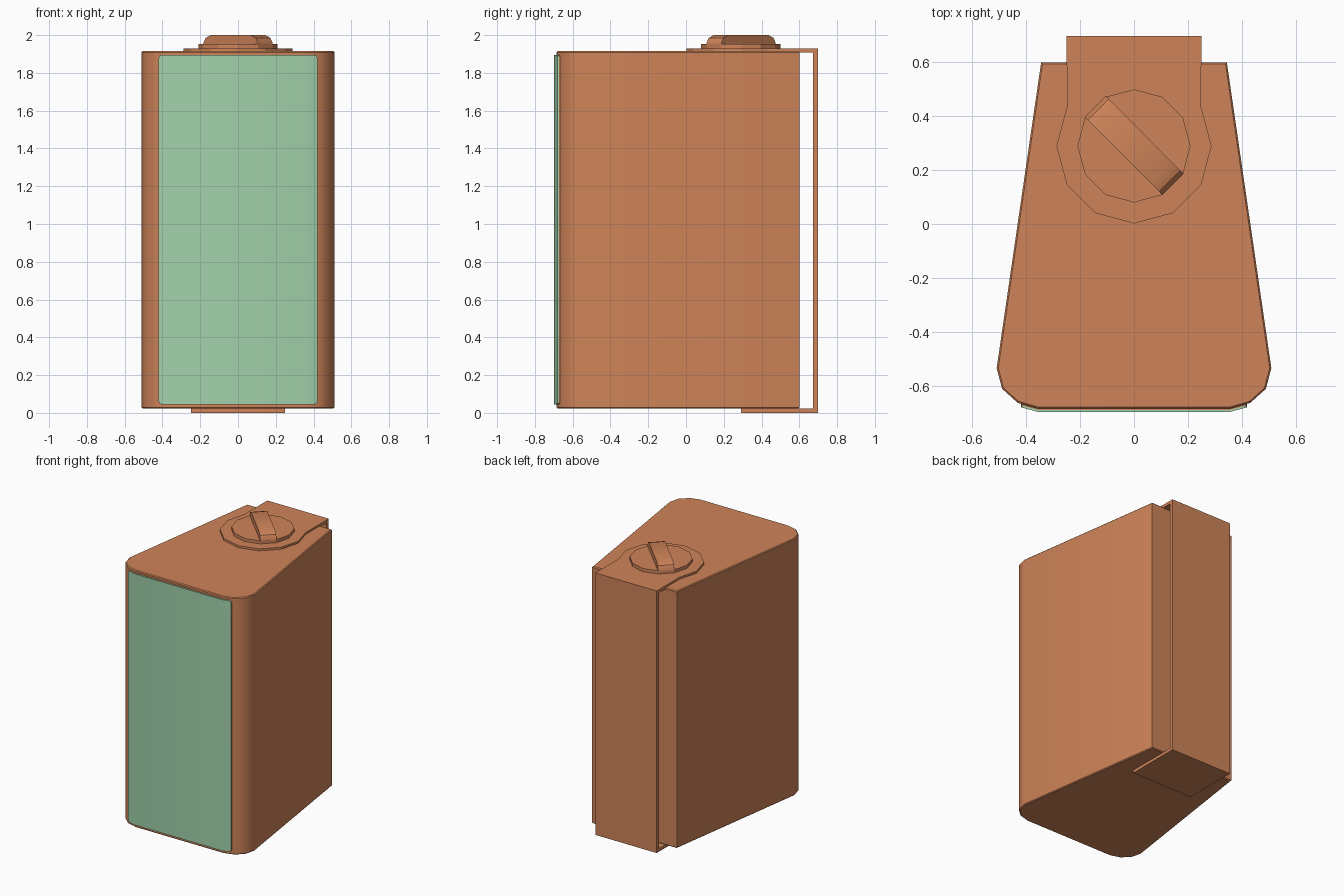
import bpy, bmesh, math
from mathutils import Vector, Matrix

if "Cube" in bpy.data.objects:
    bpy.data.objects.remove(bpy.data.objects["Cube"])


def material(name, rgb):
    m = bpy.data.materials.new(name)
    m.diffuse_color = (*rgb, 1)
    m.use_nodes = True
    m.node_tree.nodes["Principled BSDF"].inputs["Base Color"].default_value = m.diffuse_color
    return m


ORANGE = material("orange_shell", (0.62, 0.23, 0.10))
GREEN = material("green_face", (0.36, 0.64, 0.41))


def prism(name, outline, depth, mat, bevel_edges=None, width=0.0, segments=1):
    """Extrude an outline of 3D points along the depth vector."""
    bm = bmesh.new()
    face = bm.faces.new([bm.verts.new(p) for p in outline])
    ext = bmesh.ops.extrude_face_region(bm, geom=[face], use_keep_orig=True)
    moved = [g for g in ext["geom"] if isinstance(g, bmesh.types.BMVert)]
    bmesh.ops.translate(bm, verts=moved, vec=Vector(depth))
    bmesh.ops.recalc_face_normals(bm, faces=bm.faces)
    if bevel_edges:
        edges = [e for e in bm.edges if bevel_edges(e)]
        bmesh.ops.bevel(bm, geom=edges, offset=width, segments=segments,
                        profile=0.5, affect='EDGES')
    me = bpy.data.meshes.new(name)
    bm.to_mesh(me)
    bm.free()
    me.materials.append(mat)
    ob = bpy.data.objects.new(name, me)
    bpy.context.collection.objects.link(ob)
    return ob


def smooth(ob):
    bpy.ops.object.select_all(action='DESELECT')
    bpy.context.view_layer.objects.active = ob
    ob.select_set(True)
    bpy.ops.object.shade_smooth_by_angle(angle=math.radians(35))


def mirrored(half):
    """Complete a right-hand half outline across x = 0."""
    return half + [(-x, y) for x, y in reversed(half)]


def at_z(points, z):
    return [(x, y, z) for x, y in points]


# Tapered body with rounded front corners and a slim rim bevel
body_plan = mirrored([(0.345, 0.60), (0.51, -0.535), (0.49, -0.612),
                      (0.432, -0.664), (0.36, -0.685)])
body = prism("body", at_z(body_plan, 0.022), (0, 0, 1.893), ORANGE,
             lambda e: abs(e.verts[0].co.z - e.verts[1].co.z) < 1e-4, 0.006)
smooth(body)


# Front panel: backing frame and green face, wrapped round the corners
def front_layer(name, y_back, y_front, mat):
    bend = 0.017
    plan = [(0.42, y_back + bend), (0.42, y_front + bend), (0.355, y_front),
            (-0.355, y_front), (-0.42, y_front + bend), (-0.42, y_back + bend),
            (-0.355, y_back), (0.355, y_back)]

    def corner(e):
        a, b = e.verts
        return abs(a.co.x) > 0.41 and abs(a.co.x - b.co.x) < 1e-4 \
            and abs(a.co.z - b.co.z) < 1e-4

    ob = prism(name, at_z(plan, 0.045), (0, 0, 1.85), mat, corner, 0.016, 2)
    smooth(ob)


front_layer("panel_frame", -0.680, -0.690, ORANGE)
front_layer("front_panel", -0.690, -0.698, GREEN)

# Top bracket plate: half a twelve-sided disc merging into the strap
CY, R = 0.29, 0.288
disc = [(R * math.cos(math.radians(a)), CY + R * math.sin(math.radians(a)))
        for a in range(30, -91, -30)]
left = [(-x, y) for x, y in reversed(disc[:-1])]
plate = [(0.25, 0.698)] + disc + left + [(-0.25, 0.698)]
prism("top_bracket", at_z(plate, 1.907), (0, 0, 0.023), ORANGE)

# Rear strap with its foot folded under the body
strap = [(0.698, 1.907), (0.698, 0.0), (0.29, 0.0), (0.29, 0.023),
         (0.673, 0.023), (0.673, 1.907)]
prism("rear_strap", [(-0.25, y, z) for y, z in strap], (0.5, 0, 0), ORANGE)

# Knob base
knob = [(0.21 * math.cos(math.radians(a)), CY + 0.21 * math.sin(math.radians(a)))
        for a in range(0, 360, 30)]
prism("knob_base", at_z(knob, 1.925), (0, 0, 0.028), ORANGE)

# Knob grip: arched bar turned 45 degrees
arch = [(0.204, 1.945), (0.204, 1.958), (0.188, 1.985), (0.15, 2.0)]
arch = mirrored(arch)
grip = prism("knob_grip", [(x, -0.055, z) for x, z in arch], (0, 0.11, 0), ORANGE)
grip.data.transform(Matrix.Translation((0, CY + 0.002, 0))
                    @ Matrix.Rotation(math.radians(-45), 4, 'Z'))
smooth(grip)
